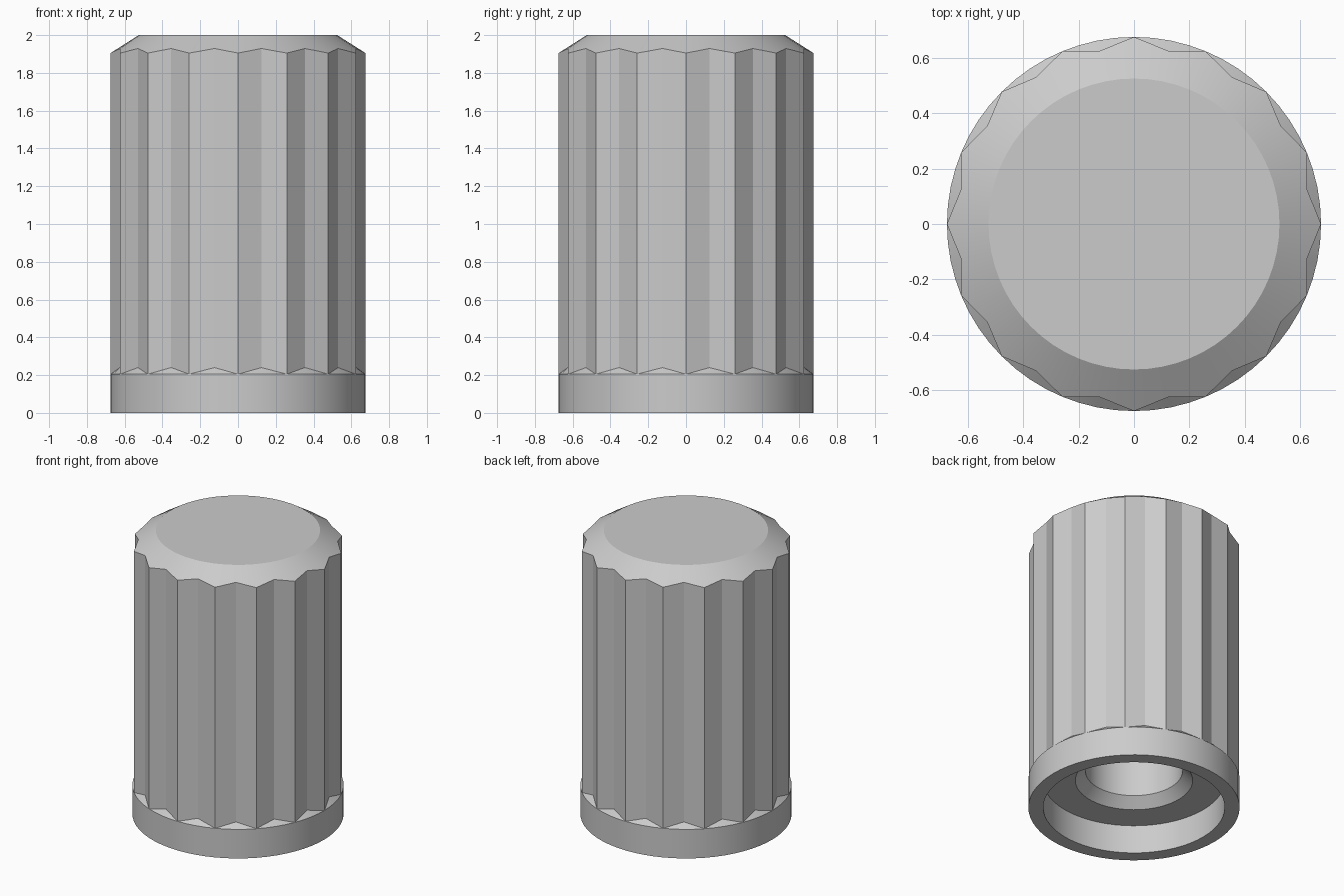
import bpy, bmesh, math
from mathutils import Vector

if "Cube" in bpy.data.objects:
    bpy.data.objects.remove(bpy.data.objects["Cube"], do_unlink=True)

SEGMENTS = 64
FLUTES = 16
OUTER, VALLEY, CAP = 0.675, 0.637, 0.525
TOP, SHOULDER, COLLAR = 2.0, 1.905, 0.205


def circle(radius, z):
    """Points of a plain round ring."""
    step = math.tau / SEGMENTS
    return [Vector((radius * math.cos(i * step), radius * math.sin(i * step), z))
            for i in range(SEGMENTS)]


def fluted(base_z, slope):
    """Ring with V-shaped flutes, rising by slope as it nears the axis."""
    def corner(k):
        r = VALLEY if k % 2 else OUTER
        a = k * math.pi / FLUTES
        return Vector((r * math.cos(a), r * math.sin(a), base_z + (OUTER - r) * slope))
    per_side = SEGMENTS // (2 * FLUTES)
    return [corner(i // per_side).lerp(corner(i // per_side + 1), (i % per_side) / per_side)
            for i in range(SEGMENTS)]


# Cross-section from the cap, down the grip, and up into the shaft bore
rings = [
    circle(CAP, TOP),
    fluted(SHOULDER, (TOP - SHOULDER) / (OUTER - CAP)),
    fluted(COLLAR, 0.92),
    circle(OUTER, COLLAR),
    circle(OUTER, 0),
    circle(0.58, 0),
    circle(0.58, 0.2),
    circle(0.375, 0.2),
    circle(0.31, 0.267),
    circle(0.31, 1.4),
]

bm = bmesh.new()
loops = [[bm.verts.new(p) for p in ring] for ring in rings]
for a, b in zip(loops, loops[1:]):
    for i in range(SEGMENTS):
        j = (i + 1) % SEGMENTS
        bm.faces.new((a[i], b[i], b[j], a[j]))
bm.faces.new(loops[0])
bm.faces.new(loops[-1])

# Flute ridges meet the collar edge, so weld them there
bmesh.ops.remove_doubles(bm, verts=bm.verts, dist=0.0005)
bmesh.ops.recalc_face_normals(bm, faces=bm.faces)
mesh = bpy.data.meshes.new("fluted_knob")
bm.to_mesh(mesh)
bm.free()

knob = bpy.data.objects.new("fluted_knob", mesh)
bpy.context.collection.objects.link(knob)

# Single grey finish
grey = bpy.data.materials.new("light_grey")
grey.use_nodes = True
colour = (0.6, 0.6, 0.6, 1)
grey.diffuse_color = colour
grey.node_tree.nodes["Principled BSDF"].inputs["Base Color"].default_value = colour
mesh.materials.append(grey)

# Round surfaces smooth, flutes and rims crisp
bpy.ops.object.select_all(action='DESELECT')
knob.select_set(True)
bpy.context.view_layer.objects.active = knob
bpy.ops.object.shade_smooth_by_angle(angle=math.radians(18))
